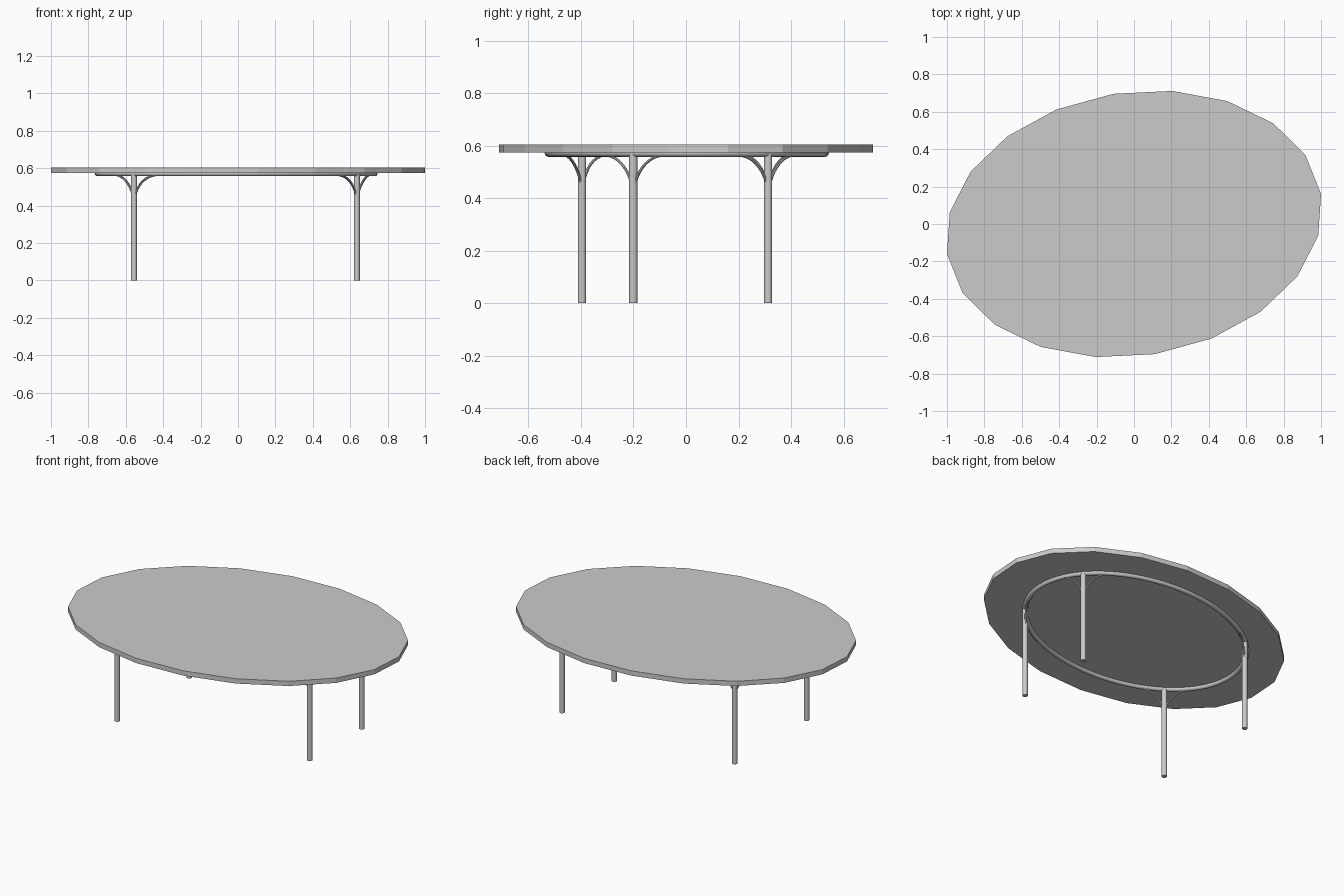
import bpy, bmesh
from math import cos, sin, pi, radians
from mathutils import Vector

if "Cube" in bpy.data.objects:
    bpy.data.objects.remove(bpy.data.objects["Cube"])

# Skewed oval shared by the top and the ring
AXIS_A = Vector((1.0, 0.16, 0))
AXIS_B = Vector((-0.11, 0.696, 0))
RING_CENTRE = Vector((-0.01, 0.003, 0.572))
RING_SCALE = 0.737


def oval(t, scale=1.0):
    return (AXIS_A * cos(t) + AXIS_B * sin(t)) * scale


def ring_point(t):
    return RING_CENTRE + oval(t, RING_SCALE)


def smooth(obj):
    bpy.ops.object.select_all(action='DESELECT')
    bpy.context.view_layer.objects.active = obj
    obj.select_set(True)
    bpy.ops.object.shade_smooth_by_angle(angle=radians(40))


def tube(name, points, radius, cyclic=False, resolution=4):
    curve = bpy.data.curves.new(name, 'CURVE')
    curve.dimensions = '3D'
    curve.bevel_depth = radius
    curve.bevel_resolution = resolution
    curve.use_fill_caps = not cyclic
    spline = curve.splines.new('POLY')
    spline.points.add(len(points) - 1)
    for sp, p in zip(spline.points, points):
        sp.co = (*p, 1)
    spline.use_cyclic_u = cyclic
    obj = bpy.data.objects.new(name, curve)
    bpy.context.collection.objects.link(obj)
    bpy.ops.object.select_all(action='DESELECT')
    bpy.context.view_layer.objects.active = obj
    obj.select_set(True)
    bpy.ops.object.convert(target='MESH')
    obj = bpy.context.object
    smooth(obj)
    return obj


# Faceted oval tabletop, 20 sides
bm = bmesh.new()
face = bm.faces.new([bm.verts.new(oval(k * pi / 10) + Vector((0, 0, 0.574)))
                     for k in range(20)])
up = bmesh.ops.extrude_face_region(bm, geom=[face])
bmesh.ops.translate(bm, vec=(0, 0, 0.03),
                    verts=[g for g in up['geom'] if isinstance(g, bmesh.types.BMVert)])
bmesh.ops.recalc_face_normals(bm, faces=bm.faces)
mesh = bpy.data.meshes.new("tabletop")
bm.to_mesh(mesh)
bm.free()
bpy.context.collection.objects.link(bpy.data.objects.new("tabletop", mesh))

# Support ring under the top
tube("support_ring", [ring_point(2 * pi * k / 96) for k in range(96)], 0.015, True)

# Legs on the ring, each with two curved braces that follow it
LEGS = {"front_left": -143.7, "front_right": -35.7, "back_right": 23.1, "back_left": 131.1}
LOW, HIGH, SPREAD = 0.40, 0.564, 0.145
for label, degrees in LEGS.items():
    t = radians(degrees)
    foot = ring_point(t)
    bpy.ops.mesh.primitive_cylinder_add(vertices=24, radius=0.0155, depth=0.57,
                                        location=(foot.x, foot.y, 0.285))
    leg = bpy.context.object
    leg.name = label + "_leg"
    smooth(leg)
    speed = (-AXIS_A * sin(t) + AXIS_B * cos(t)).length * RING_SCALE
    for side, tag in ((-1, "a"), (1, "b")):
        path = []
        for k in range(13):
            a = k / 12 * pi / 2
            p = ring_point(t + side * SPREAD / speed * (1 - cos(a)))
            p.z = LOW + (HIGH - LOW) * sin(a)
            path.append(p)
        tube(f"{label}_brace_{tag}", path, 0.0055, resolution=2)
